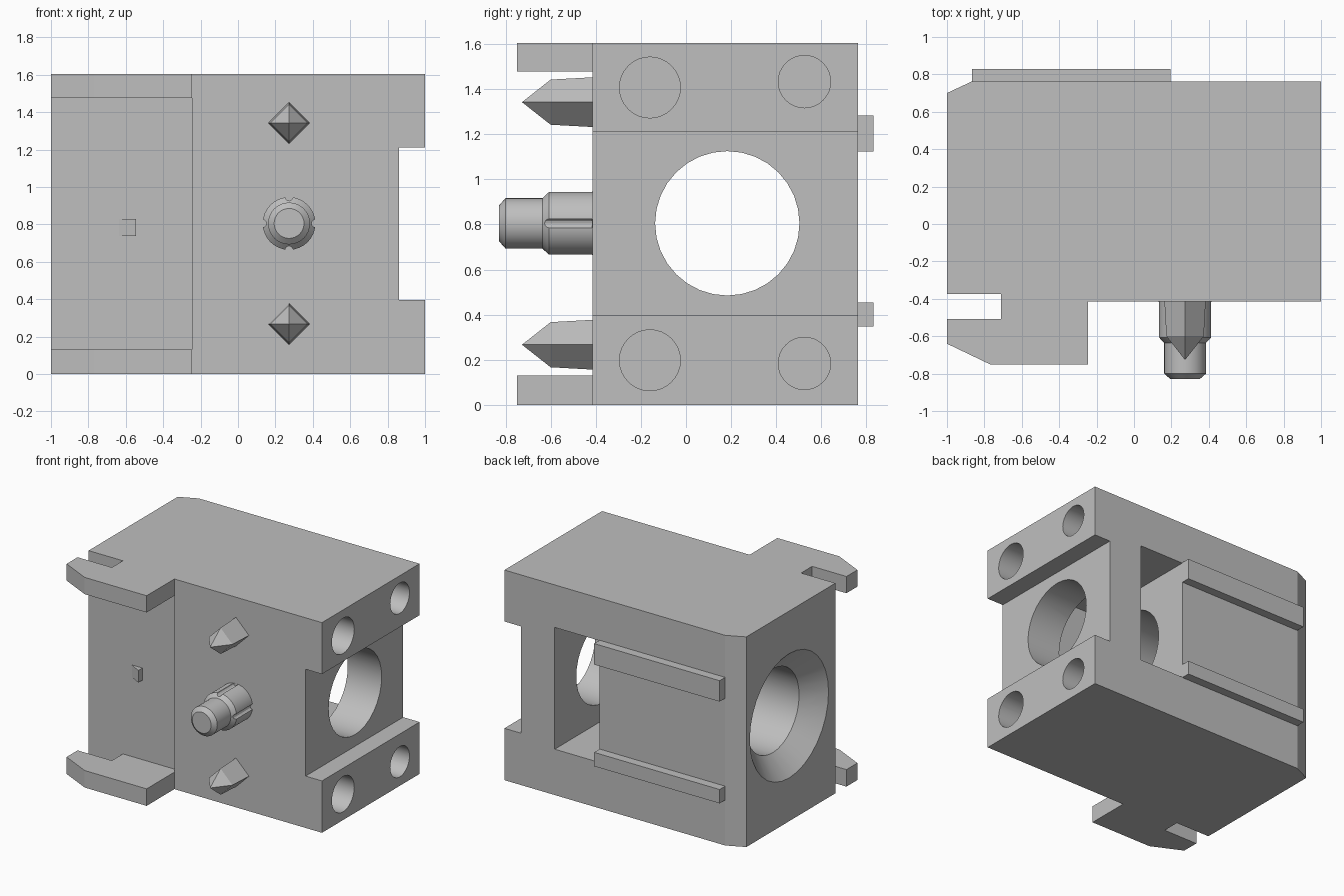
import bpy, bmesh, math

if "Cube" in bpy.data.objects:
    bpy.data.objects.remove(bpy.data.objects["Cube"], do_unlink=True)

grey = bpy.data.materials.new("plain grey")
grey.use_nodes = True
GREY = (0.52, 0.52, 0.52, 1.0)
grey.diffuse_color = GREY
grey.node_tree.nodes["Principled BSDF"].inputs["Base Color"].default_value = GREY


def finish(name, bm):
    bmesh.ops.remove_doubles(bm, verts=bm.verts, dist=1e-5)
    bmesh.ops.recalc_face_normals(bm, faces=bm.faces)
    me = bpy.data.meshes.new(name)
    bm.to_mesh(me)
    bm.free()
    me.materials.append(grey)
    ob = bpy.data.objects.new(name, me)
    bpy.context.collection.objects.link(ob)
    return ob


def prism(name, outline, z0, z1):
    """Extrude an x, y outline from z0 to z1."""
    bm = bmesh.new()
    low = [bm.verts.new((x, y, z0)) for x, y in outline]
    high = [bm.verts.new((x, y, z1)) for x, y in outline]
    bm.faces.new(low)
    bm.faces.new(high)
    n = len(outline)
    for i in range(n):
        j = (i + 1) % n
        bm.faces.new((low[i], low[j], high[j], high[i]))
    return finish(name, bm)


def box(name, x0, x1, y0, y1, z0, z1):
    return prism(name, [(x0, y0), (x1, y0), (x1, y1), (x0, y1)], z0, z1)


def lathe(name, axis, centre, profile, n):
    """Revolve (position, radius) pairs about a line along x or y."""
    bm = bmesh.new()
    rings = []
    for t, r in profile:
        ring = []
        for i in range(n):
            a = 2 * math.pi * i / n
            u, v = centre[0] + r * math.cos(a), centre[1] + r * math.sin(a)
            ring.append(bm.verts.new((t, u, v) if axis == "x" else (u, t, v)))
        rings.append(ring)
    bm.faces.new(rings[0])
    bm.faces.new(rings[-1])
    for a, b in zip(rings, rings[1:]):
        for i in range(n):
            j = (i + 1) % n
            bm.faces.new((a[i], a[j], b[j], b[i]))
    return finish(name, bm)


def cut(target, cutter):
    """Subtract the cutter for good and remove it."""
    cutter.hide_render = True
    mod = target.modifiers.new("cut", "BOOLEAN")
    mod.operation = "DIFFERENCE"
    mod.solver = "EXACT"
    mod.object = cutter
    bpy.context.view_layer.objects.active = target
    bpy.ops.object.modifier_apply(modifier=mod.name)
    bpy.data.objects.remove(cutter, do_unlink=True)


# Housing block, with the slotted ears in its outline
housing = prism("housing", [
    (1, -0.415), (1, 0.763), (-0.865, 0.763), (-1, 0.70), (-1, -0.375),
    (-0.71, -0.375), (-0.71, -0.508), (-1, -0.508), (-1, -0.64),
    (-0.77, -0.75), (-0.247, -0.75), (-0.247, -0.415)], 0, 1.605)

# Recess between the ears, side channel and rear pocket
cut(housing, box("recess_cutter", -1.1, -0.247, -0.9, -0.375, 0.13, 1.477))
cut(housing, box("channel_cutter", 0.862, 1.1, -0.6, 0.9, 0.396, 1.212))
cut(housing, box("pocket_cutter", 0.195, 0.575, -0.2, 0.9, 0.35, 1.28))

# Cross bore with a countersink on the right side
cut(housing, lathe("bore_cutter", "x", (0.183, 0.805),
                   [(-1.02, 0.497), (-0.86, 0.32), (1.1, 0.32)], 32))

# Blind holes above and below the channel
for y, z, r in ((-0.16, 1.407, 0.135), (0.525, 1.433, 0.116),
                (-0.16, 0.198, 0.135), (0.525, 0.184, 0.116)):
    cut(housing, lathe("hole_cutter", "x", (y, z), [(0.6, r), (1.1, r)], 32))

# Rear guide rails
box("lower_rail", -0.865, 0.195, 0.755, 0.83, 0.347, 0.453)
box("upper_rail", -0.865, 0.195, 0.755, 0.83, 1.124, 1.284)

# Small ramped catch in the recess
prism("catch", [(-0.635, -0.375), (-0.545, -0.425), (-0.545, -0.37),
                (-0.635, -0.37)], 0.737, 0.83)

# Stepped locating pin with four grooves
PX, PZ = 0.273, 0.805
pin = lathe("locating_pin", "y", (PX, PZ),
            [(-0.40, 0.141), (-0.607, 0.141), (-0.636, 0.112),
             (-0.80, 0.112), (-0.828, 0.08)], 32)
for dx, dz in ((1, 0), (-1, 0), (0, 1), (0, -1)):
    cx, cz = PX + 0.142 * dx, PZ + 0.142 * dz
    cut(pin, lathe("groove_cutter", "y", (cx, cz),
                   [(-0.7, 0.021), (-0.416, 0.021)], 12))

# Diamond spikes
for name, z in (("lower_spike", 0.267), ("upper_spike", 1.342)):
    lathe(name, "y", (PX, z),
          [(-0.40, 0.111), (-0.60, 0.1), (-0.727, 0.0)], 4)

# Smooth the round walls, keep the edges sharp
bpy.ops.object.select_all(action="DESELECT")
for ob in bpy.context.collection.objects:
    if ob.type == "MESH":
        ob.select_set(True)
bpy.context.view_layer.objects.active = housing
bpy.ops.object.shade_smooth_by_angle(angle=math.radians(25))
